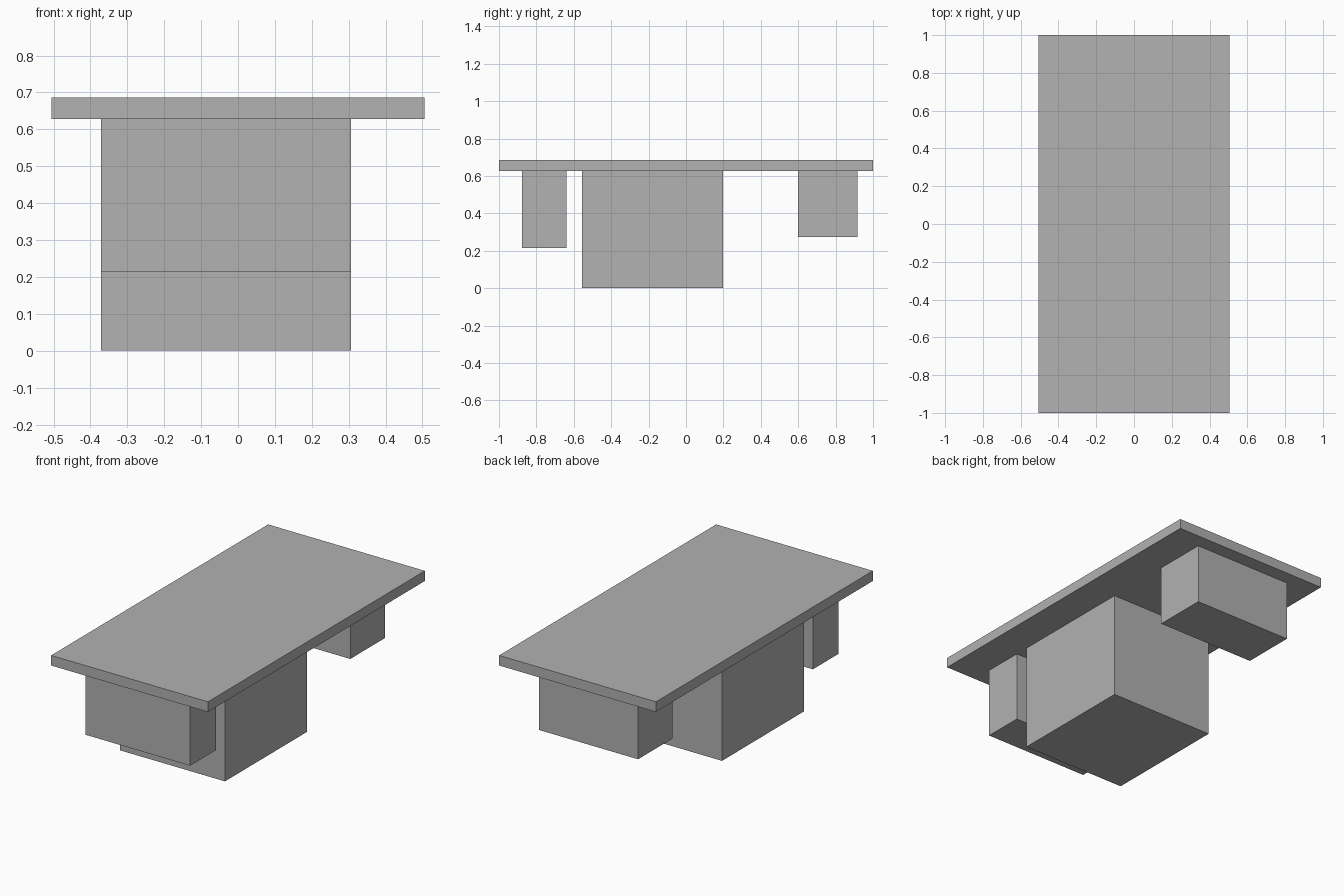
import bpy
import bmesh
from mathutils import Vector

# Remove the default cube
cube = bpy.data.objects.get("Cube")
if cube:
    bpy.data.objects.remove(cube, do_unlink=True)

# Single flat grey
GREY = (0.445, 0.445, 0.445, 1.0)
grey = bpy.data.materials.new("plain_grey")
grey.use_nodes = True
grey.diffuse_color = GREY
grey.node_tree.nodes["Principled BSDF"].inputs["Base Color"].default_value = GREY


def box(name, low, high):
    """Flat-shaded box spanning two opposite corners."""
    low, high = Vector(low), Vector(high)
    mesh = bpy.data.meshes.new(name)
    bm = bmesh.new()
    bmesh.ops.create_cube(bm, size=1)
    bmesh.ops.scale(bm, verts=bm.verts, vec=high - low)
    bmesh.ops.translate(bm, verts=bm.verts, vec=(low + high) / 2)
    bm.to_mesh(mesh)
    bm.free()
    mesh.materials.append(grey)
    obj = bpy.data.objects.new(name, mesh)
    bpy.context.collection.objects.link(obj)
    return obj


TOP = 0.687
UNDERSIDE = 0.628

# Thin slab on top
box("top_slab", (-0.506, -1, UNDERSIDE), (0.506, 1, TOP))

# Blocks hanging under the slab
box("front_block", (-0.371, -0.878, 0.214), (0.306, -0.64, UNDERSIDE))
box("main_block", (-0.371, -0.557, 0), (0.306, 0.198, UNDERSIDE))
box("rear_block", (-0.332, 0.598, 0.273), (0.306, 0.916, UNDERSIDE))
